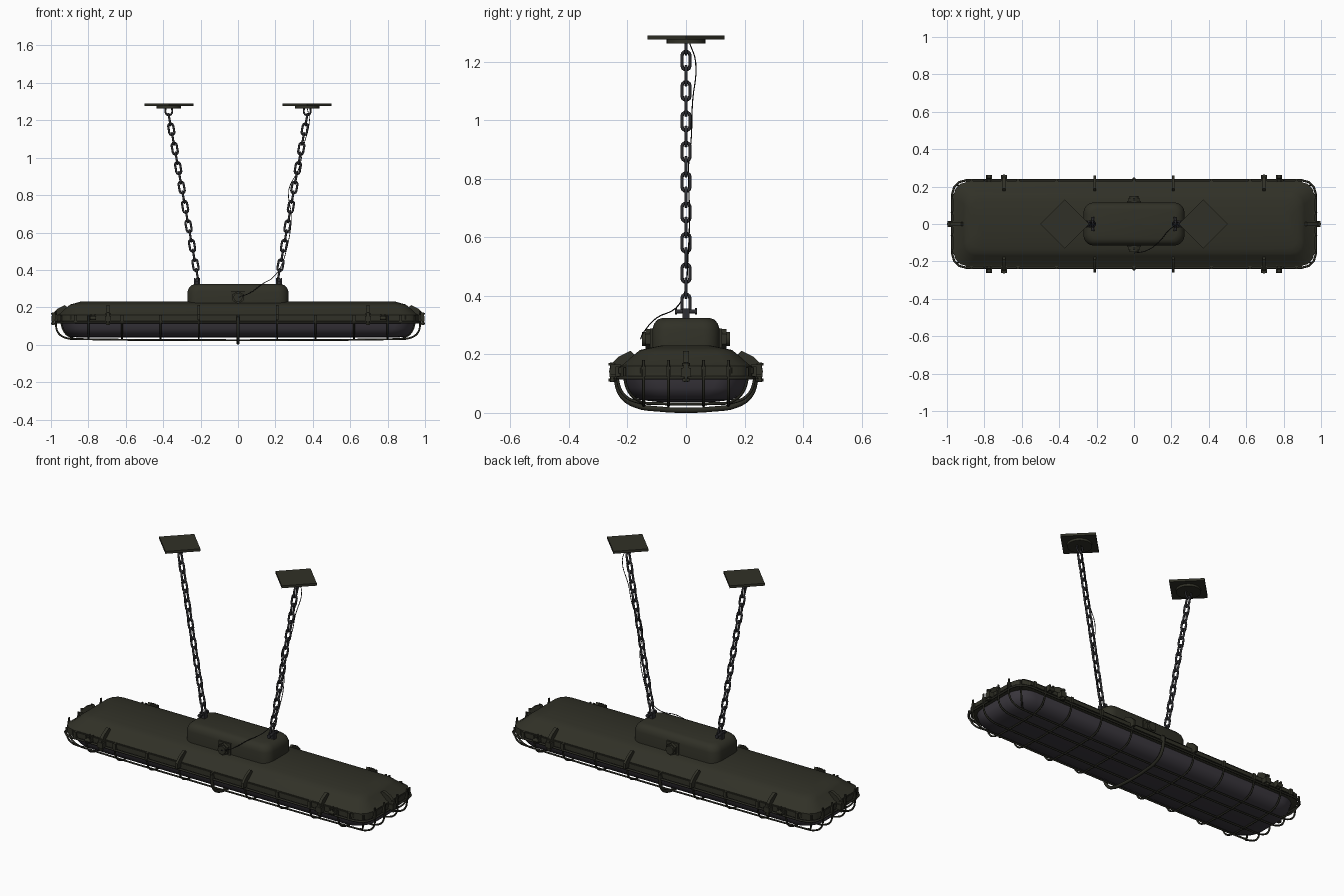
import bpy, bmesh, math
from mathutils import Vector, Matrix

if "Cube" in bpy.data.objects:
    bpy.data.objects.remove(bpy.data.objects["Cube"])


def material(name, rgb):
    m = bpy.data.materials.new(name)
    m.diffuse_color = (*rgb, 1)
    m.use_nodes = True
    m.node_tree.nodes["Principled BSDF"].inputs["Base Color"].default_value = m.diffuse_color
    return m


OLIVE = material("dark olive paint", (0.030, 0.030, 0.020))
CAGE = material("cage olive", (0.023, 0.023, 0.016))
GLASS = material("smoky glass", (0.046, 0.041, 0.051))
STEEL = material("dark steel", (0.028, 0.028, 0.032))
CABLE = material("black cable", (0.012, 0.012, 0.012))


def finish(ob, mat, angle=35):
    ob.data.materials.append(mat)
    bpy.ops.object.select_all(action='DESELECT')
    ob.select_set(True)
    bpy.context.view_layer.objects.active = ob
    if ob.type == 'CURVE':
        bpy.ops.object.convert(target='MESH')
    bpy.ops.object.shade_smooth_by_angle(angle=math.radians(angle))
    return ob


def from_bm(name, bm, mat, angle=35):
    bmesh.ops.recalc_face_normals(bm, faces=bm.faces)
    me = bpy.data.meshes.new(name)
    bm.to_mesh(me)
    bm.free()
    ob = bpy.data.objects.new(name, me)
    bpy.context.collection.objects.link(ob)
    return finish(ob, mat, angle)


def outline(hx, hy, r, seg):
    """Rectangle with rounded corners (seg=1 gives a chamfer)."""
    pts = []
    for k, (sx, sy) in enumerate(((1, 1), (-1, 1), (-1, -1), (1, -1))):
        for i in range(seg + 1):
            a = math.pi / 2 * (k + i / seg)
            pts.append((sx * (hx - r) + r * math.cos(a), sy * (hy - r) + r * math.sin(a)))
    return pts


def loft(name, rings, seg, mat, angle=35):
    bm = bmesh.new()
    loops = [[bm.verts.new((x, y, z)) for x, y in outline(hx, hy, r, seg)] for hx, hy, r, z in rings]
    n = len(loops[0])
    for a, b in zip(loops, loops[1:]):
        for i in range(n):
            bm.faces.new((a[i], a[(i + 1) % n], b[(i + 1) % n], b[i]))
    bm.faces.new(loops[0][::-1])
    bm.faces.new(loops[-1])
    return from_bm(name, bm, mat, angle)


def wires(name, paths, radius, mat, closed=False, smooth=True, sides=2):
    cu = bpy.data.curves.new(name, 'CURVE')
    cu.dimensions = '3D'
    cu.bevel_depth = radius
    cu.bevel_resolution = sides
    cu.use_fill_caps = True
    for path in paths:
        sp = cu.splines.new('BEZIER' if smooth else 'POLY')
        pts = sp.bezier_points if smooth else sp.points
        pts.add(len(path) - 1)
        for p, co in zip(pts, path):
            if smooth:
                p.co = co
                p.handle_left_type = p.handle_right_type = 'AUTO'
            else:
                p.co = (*co, 1)
        sp.use_cyclic_u = closed
        sp.resolution_u = 4
    ob = bpy.data.objects.new(name, cu)
    bpy.context.collection.objects.link(ob)
    return finish(ob, mat, 60)


def box(bm, c, s, rot=Matrix()):
    m = rot @ Matrix.Translation(c) @ Matrix.Diagonal((*s, 1))
    bmesh.ops.create_cube(bm, size=1, matrix=m)


def cyl(bm, c, r, h, rot=Matrix(), n=16, r2=None):
    bmesh.ops.create_cone(bm, cap_ends=True, segments=n, radius1=r, radius2=r if r2 is None else r2,
                          depth=h, matrix=Matrix.Translation(c) @ rot)


# housing shell, with rim flange and shallow crowned top
loft("housing", [(0.955, 0.215, 0.075, 0.118), (0.965, 0.225, 0.075, 0.122), (0.965, 0.225, 0.075, 0.16),
                 (0.950, 0.212, 0.075, 0.168), (0.91, 0.17, 0.065, 0.205), (0.897, 0.157, 0.06, 0.215),
                 (0.875, 0.13, 0.055, 0.221), (0.84, 0.08, 0.04, 0.231)], 3, OLIVE)
loft("rim_flange", [(0.968, 0.23, 0.075, 0.135), (0.968, 0.23, 0.075, 0.155)], 1, OLIVE)

# glass bowl
loft("glass_bowl", [(0.85, 0.10, 0.08, 0.038), (0.90, 0.155, 0.10, 0.044), (0.927, 0.185, 0.11, 0.060),
                    (0.942, 0.203, 0.11, 0.085), (0.948, 0.21, 0.10, 0.125)], 6, GLASS, 60)

# gear box on top
loft("gear_box", [(0.27, 0.115, 0.055, 0.20), (0.27, 0.115, 0.055, 0.285), (0.262, 0.109, 0.052, 0.305),
                  (0.247, 0.097, 0.045, 0.319), (0.228, 0.08, 0.035, 0.325)], 6, OLIVE)

# cable glands front and back
for s, nm in ((-1, "front_gland"), (1, "back_gland")):
    bm = bmesh.new()
    rot = Matrix.Rotation(math.pi / 2, 4, 'X')
    box(bm, (0, s * 0.117, 0.253), (0.075, 0.012, 0.07))
    cyl(bm, (0, s * 0.128, 0.253), 0.034, 0.022, rot, 6)
    cyl(bm, (0, s * 0.143, 0.253), 0.024, 0.016, rot)
    from_bm(nm, bm, OLIVE)

# cage: cross hoops, lengthwise wires, corner wires and rim wire
half = [(0.236, 0.155), (0.234, 0.115), (0.215, 0.065), (0.175, 0.040), (0.09, 0.032)]
section = half + [(0, 0.030)] + [(-y, z) for y, z in half[::-1]]
wires("cage_hoops", [[(x, y, z) for y, z in section]
                     for x in (-0.80, -0.62, -0.415, -0.21, 0.21, 0.415, 0.62, 0.80)], 0.005, CAGE)
ends = [(0.972, 0.18), (0.974, 0.115), (0.962, 0.065), (0.925, 0.038), (0.85, 0.030)]
long = ends + [(-x, z) for x, z in ends[::-1]]
wires("cage_long_wires", [[(x, y, z) for x, z in long] for y in (-0.145, -0.06, 0.06, 0.145)], 0.005, CAGE)
wires("cage_corner_wires", [[(sx * (0.945 - d), sy * (0.21 - d), z) for d, z in
                             ((0, 0.155), (0.002, 0.11), (0.02, 0.065), (0.055, 0.038), (0.07, 0.032))]
                            for sx in (-1, 1) for sy in (-1, 1)], 0.005, CAGE)
wires("cage_rim_wire", [[(x, y, 0.12) for x, y in outline(0.972, 0.234, 0.075, 3)]],
      0.006, CAGE, True, False)
# heavier guard hoop in the middle
wires("guard_hoop", [[(0, y, z) for y, z in ((-0.24, 0.15), (-0.238, 0.115), (-0.22, 0.06), (-0.175, 0.027),
                     (-0.09, 0.013), (0, 0.009), (0.09, 0.013), (0.175, 0.027), (0.22, 0.06),
                     (0.238, 0.115), (0.24, 0.15))]], 0.009, CAGE)

# small cage clips around the rim
bm = bmesh.new()
for s in (-1, 1):
    for x in (-0.87, -0.62, -0.415, 0, 0.415, 0.62, 0.87):
        box(bm, (x, s * 0.233, 0.142), (0.016, 0.016, 0.034))
    for y in (-0.145, -0.06, 0.06, 0.145):
        box(bm, (s * 0.97, y, 0.142), (0.016, 0.016, 0.034))
from_bm("cage_clips", bm, OLIVE)


# rim clamps: sloping fin, block and swing bolt; built along local +y
def clamp(bm, place, width, bolt):
    t = bmesh.new()
    prof = [(-0.055, 0.198), (-0.04, 0.212), (0.0, 0.192), (0.03, 0.162), (0.03, 0.132), (-0.015, 0.132)]
    a, b = ([t.verts.new((sx * width / 2, y, z)) for y, z in prof] for sx in (-1, 1))
    t.faces.new(a)
    t.faces.new(b[::-1])
    for i in range(6):
        j = (i + 1) % 6
        t.faces.new((a[i], a[j], b[j], b[i]))
    if bolt:
        box(t, (0, 0.016, 0.138), (0.034, 0.032, 0.03))
        cyl(t, (0, 0.022, 0.139), 0.007, 0.066)
        cyl(t, (0, 0.022, 0.166), 0.013, 0.008)
        cyl(t, (0, 0.022, 0.113), 0.013, 0.010, n=6)
    bmesh.ops.transform(t, matrix=place, verts=t.verts)
    me = bpy.data.meshes.new("tmp")
    t.to_mesh(me)
    t.free()
    bm.from_mesh(me)
    bpy.data.meshes.remove(me)


bm = bmesh.new()
for rz in (0, math.pi):
    turn = Matrix.Rotation(rz, 4, 'Z')
    for x, w in ((-0.695, 0.018), (-0.21, 0.014), (0.21, 0.014), (0.695, 0.018)):
        clamp(bm, turn @ Matrix.Translation((x, 0.23, 0)), w, abs(x) > 0.5)
    clamp(bm, turn @ Matrix.Rotation(-math.pi / 2, 4, 'Z') @ Matrix.Translation((0, 0.965, 0)), 0.02, True)
from_bm("rim_clamps", bm, OLIVE)

# hinge ears
bm = bmesh.new()
for s in (-1, 1):
    for x in (-0.775, 0.775):
        for d in (-0.011, 0.011):
            box(bm, (x + d, s * 0.24, 0.148), (0.007, 0.036, 0.034))
        cyl(bm, (x, s * 0.252, 0.142), 0.011, 0.034, Matrix.Rotation(math.pi / 2, 4, 'Y'))
from_bm("hinge_ears", bm, OLIVE)

# ceiling plates, chains and eye bolts
for s, side in ((-1, "left"), (1, "right")):
    bm = bmesh.new()
    cyl(bm, (s * 0.37, 0, 1.283), 0.131, 0.014, n=4)
    cyl(bm, (s * 0.37, 0, 1.270), 0.066, 0.014, n=32)
    from_bm(side + "_ceiling_plate", bm, OLIVE)

    low, high = Vector((s * 0.218, 0, 0.374)), Vector((s * 0.366, 0, 1.204))
    tilt = (high - low).normalized().to_track_quat('Z', 'Y').to_matrix().to_4x4()
    links = []
    for i in range(17):
        m = Matrix.Translation(low.lerp(high, i / 16)) @ tilt
        pts = []
        for k in range(12):
            a = math.pi * ((k % 6) / 5 + k // 6)
            u, w = 0.0135 * math.cos(a), 0.0135 * math.sin(a) + (0.0185 if k < 6 else -0.0185)
            turned = i % 2 == 0
            p = m @ Vector((0, 0, 0))
            axis = (m.to_3x3() @ Vector((0, 0, 1)))
            across = Vector((0, 1, 0)) if turned else axis.cross(Vector((0, 1, 0)))
            pts.append(p + across * u + axis * w)
        links.append(pts)
    wires(side + "_chain", links, 0.0058, STEEL, True, False)

    wires(side + "_top_hook", [[(s * 0.37 + x, 0, z) for x, z in
          ((-0.017, 1.265), (-0.017, 1.24), (0, 1.226), (0.017, 1.24), (0.017, 1.265))]], 0.005, STEEL)
    bm = bmesh.new()
    cyl(bm, (s * 0.22, 0, 0.33), 0.012, 0.03)
    cyl(bm, (s * 0.22, 0, 0.347), 0.007, 0.07, Matrix.Rotation(math.pi / 2, 4, 'X'))
    for y in (-0.034, 0.034):
        cyl(bm, (s * 0.22, y, 0.347), 0.011, 0.008, Matrix.Rotation(math.pi / 2, 4, 'X'), 6)
    for d in (-0.013, 0.013):
        box(bm, (s * 0.22 + d, 0, 0.337), (0.006, 0.024, 0.04))
    from_bm(side + "_eye_bolt", bm, STEEL)

# supply cable running down the right chain to the front gland
wires("supply_cable", [[(0.37, 0.012, 1.265), (0.382, 0.033, 1.20), (0.350, 0.022, 1.06), (0.325, 0.018, 0.94),
                        (0.272, 0.008, 0.83), (0.285, 0.012, 0.68), (0.262, 0.006, 0.52), (0.225, -0.005, 0.41),
                        (0.185, -0.035, 0.358), (0.13, -0.10, 0.325), (0.06, -0.145, 0.275),
                        (0, -0.155, 0.253)]], 0.002, CABLE)
